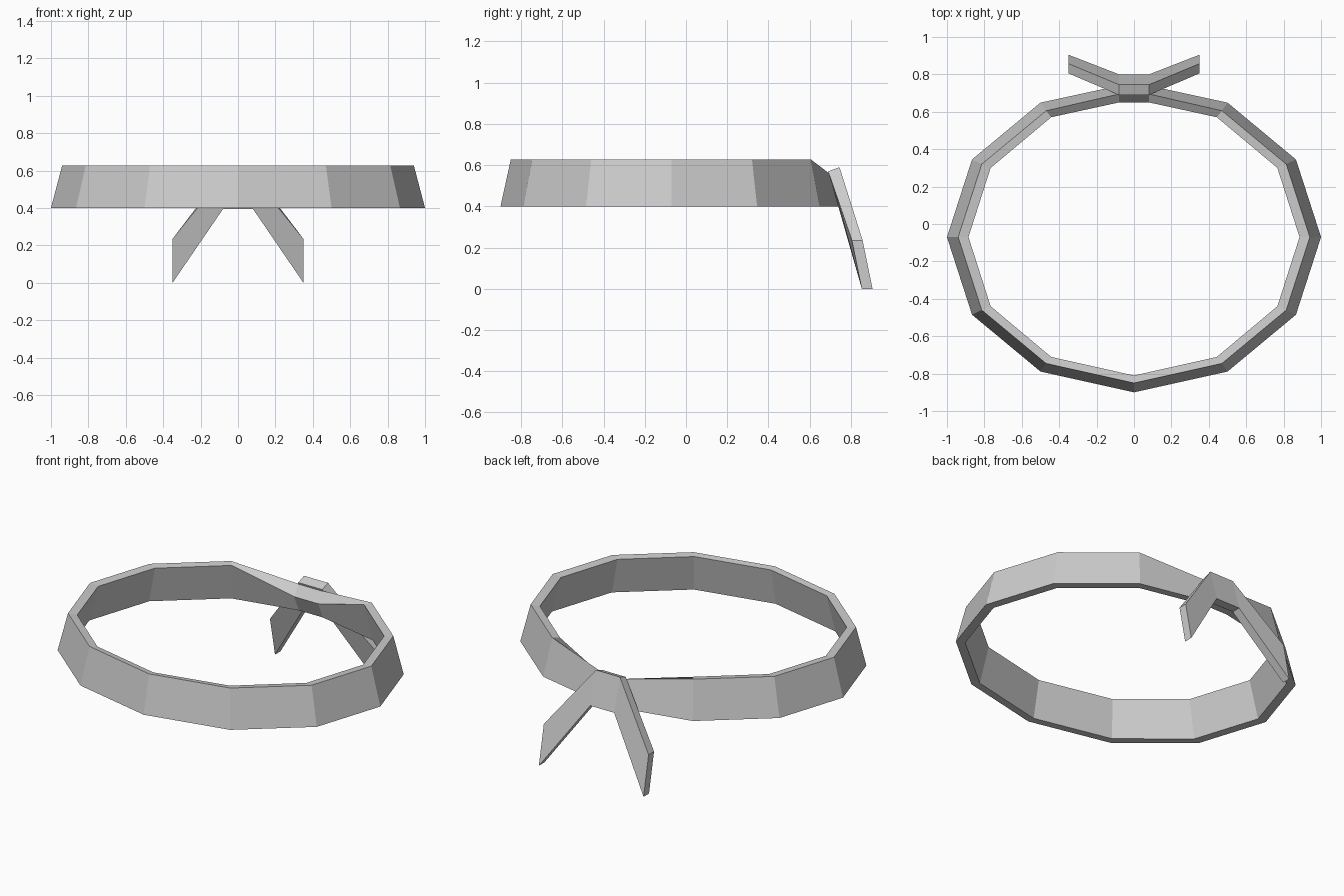
import bpy
from math import sin, cos, radians

if "Cube" in bpy.data.objects:
    bpy.data.objects.remove(bpy.data.objects["Cube"])


def loft(name, sections, closed=False):
    """Skin a chain of four-cornered sections into a flat-faced solid."""
    n = len(sections)
    verts = [p for s in sections for p in s]
    faces = []
    for i in range(n if closed else n - 1):
        a, b = 4 * i, 4 * ((i + 1) % n)
        for k in range(4):
            m = (k + 1) % 4
            faces.append((a + k, a + m, b + m, b + k))
    if not closed:
        faces += [(3, 2, 1, 0), tuple(range(4 * n - 4, 4 * n))]
    mesh = bpy.data.meshes.new(name)
    mesh.from_pydata(verts, [], faces)
    obj = bpy.data.objects.new(name, mesh)
    bpy.context.collection.objects.link(obj)
    # consistent outward normals
    bpy.context.view_layer.objects.active = obj
    bpy.ops.object.mode_set(mode='EDIT')
    bpy.ops.mesh.select_all(action='SELECT')
    bpy.ops.mesh.normals_make_consistent(inside=False)
    bpy.ops.object.mode_set(mode='OBJECT')
    return obj


# Headband: tapered oval, pinched where it meets the knot at the back
# corners: outer bottom, outer top, inner top, inner bottom (rx, ry, z)
profile = [(1.0, 0.83, 0.40), (0.94, 0.78, 0.628),
           (0.885, 0.74, 0.622), (0.945, 0.785, 0.40)]
pinch = [(0.74, 0.40), (0.695, 0.56), (0.65, 0.50), (0.695, 0.40)]
band = [[(0.08 * s, y, z) for y, z in pinch] for s in (1, -1)]
for step in range(1, 12):
    t = radians(90 + 30 * step)
    band.append([(rx * cos(t), -0.07 + ry * sin(t), z) for rx, ry, z in profile])
loft("headband", band, closed=True)

# Knot with two hanging tails
# corners: inner top, outer top, outer bottom, inner bottom (y, z)
tip = [(0.805, 0.235), (0.857, 0.235), (0.905, 0.0), (0.853, 0.0)]
knot = [(0.69, 0.57), (0.745, 0.59), (0.80, 0.395), (0.745, 0.395)]
loft("knot_and_tails", [[(x, y, z) for y, z in sec] for x, sec in
                        ((-0.35, tip), (-0.08, knot), (0.08, knot), (0.35, tip))])
